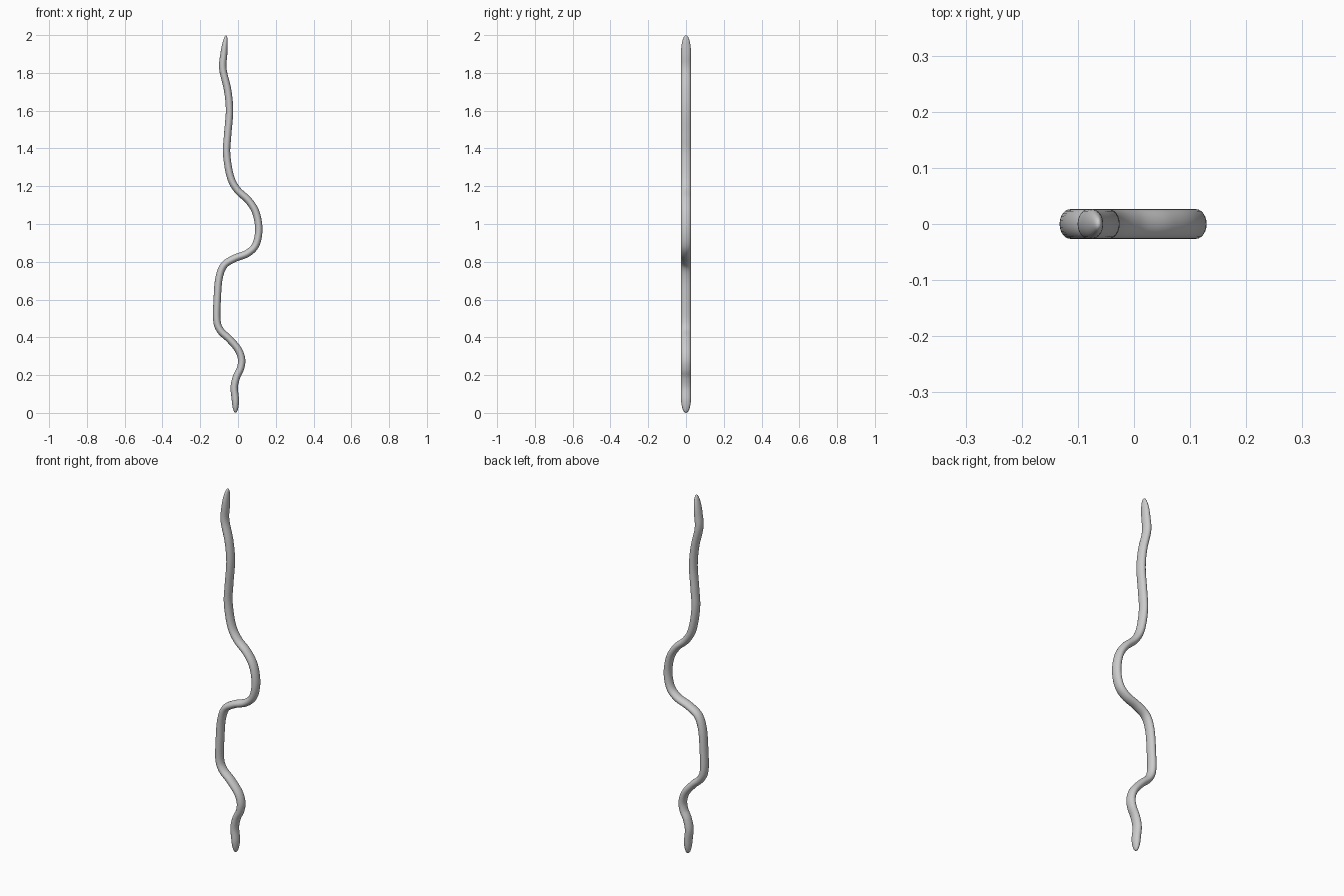
import bpy, bmesh, math
from mathutils import Vector

if "Cube" in bpy.data.objects:
    bpy.data.objects.remove(bpy.data.objects["Cube"])

# Centre line of the wavy strand in the XZ plane, bottom to top
PATH = [(-.013, 0), (-.014, .07), (-.02, .135), (-.008, .19), (.013, .235),
        (.019, .283), (.001, .335), (-.045, .39), (-.092, .435), (-.112, .49),
        (-.11, .6), (-.101, .71), (-.075, .78), (-.02, .817), (.05, .845),
        (.094, .89), (.11, .97), (.095, 1.06), (.055, 1.125), (-.003, 1.18),
        (-.04, 1.25), (-.06, 1.37), (-.055, 1.47), (-.045, 1.6),
        (-.055, 1.71), (-.08, 1.82), (-.075, 1.9), (-.063, 2)]
SIDES, STEPS = 24, 8
RX, RY = .0195, .0265


def spline(pts, steps):
    """Smooth curve through all points."""
    p = [Vector((x, 0, z)) for x, z in pts]
    p = [2 * p[0] - p[1]] + p + [2 * p[-1] - p[-2]]
    out = []
    for a, b, c, d in zip(p, p[1:], p[2:], p[3:]):
        # finer sampling in the rounded tips
        n = steps * 2 if b is p[1] or c is p[-2] else steps
        for i in range(n):
            t = i / n
            out.append(.5 * (2 * b + (c - a) * t + (2 * a - 5 * b + 4 * c - d) * t * t
                             + (3 * b - a - 3 * c + d) * t ** 3))
    return out + [p[-2]]


def taper(dist, length):
    """Elliptical rounding towards a tip."""
    u = min(dist / length, 1)
    return math.sqrt(max(0, 1 - (1 - u) ** 2))


# Sweep an oval section along the centre line
line = spline(PATH, STEPS)
bm = bmesh.new()
rings = []
for i in range(1, len(line) - 1):
    c = line[i]
    tan = (line[i + 1] - line[i - 1]).normalized()
    side = Vector((tan.z, 0, -tan.x))
    rx = RX * taper(c.z, .08) * taper(2 - c.z, .15)
    ry = RY * taper(c.z, .08) * taper(2 - c.z, .1)
    rings.append([bm.verts.new(c + side * rx * math.cos(a) + Vector((0, ry * math.sin(a), 0)))
                  for a in (2 * math.pi * k / SIDES for k in range(SIDES))])
for r, s in zip(rings, rings[1:]):
    for k in range(SIDES):
        j = (k + 1) % SIDES
        bm.faces.new((r[k], r[j], s[j], s[k]))

# Close both tips
for ring, tip in ((rings[0], line[0]), (rings[-1], line[-1])):
    v = bm.verts.new(tip)
    for k in range(SIDES):
        bm.faces.new((ring[k], ring[(k + 1) % SIDES], v))
bmesh.ops.recalc_face_normals(bm, faces=bm.faces)
for f in bm.faces:
    f.smooth = True

mesh = bpy.data.meshes.new("wavy_strand")
bm.to_mesh(mesh)
bm.free()
bpy.context.collection.objects.link(bpy.data.objects.new("wavy_strand", mesh))
